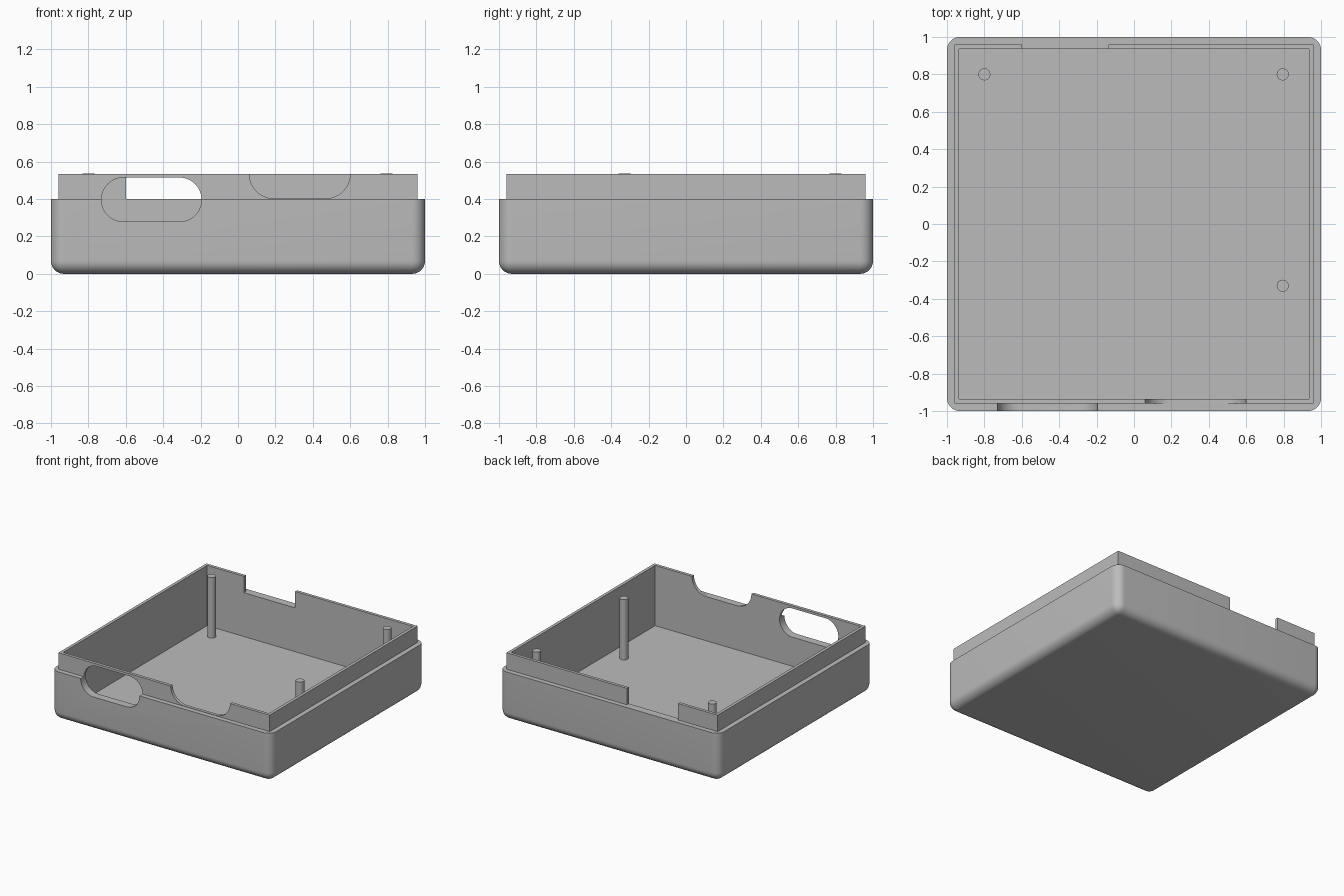
import bpy
import bmesh
import math
from mathutils import Matrix, Vector

if "Cube" in bpy.data.objects:
    bpy.data.objects.remove(bpy.data.objects["Cube"])

RIM, TOP, FLOOR = 0.40, 0.535, 0.04
LIP, INNER, ROUND = 0.96, 0.935, 0.07

grey = bpy.data.materials.new("light_grey")
grey.use_nodes = True
grey.diffuse_color = (0.5, 0.5, 0.5, 1)
grey.node_tree.nodes["Principled BSDF"].inputs["Base Color"].default_value = grey.diffuse_color


def make_object(name, bm):
    bmesh.ops.recalc_face_normals(bm, faces=bm.faces)
    mesh = bpy.data.meshes.new(name)
    bm.to_mesh(mesh)
    bm.free()
    mesh.materials.append(grey)
    obj = bpy.data.objects.new(name, mesh)
    bpy.context.collection.objects.link(obj)
    return obj


def box_mesh(low, high):
    low, high = Vector(low), Vector(high)
    bm = bmesh.new()
    size = Matrix.Diagonal((high - low).to_4d())
    bmesh.ops.create_cube(bm, size=1, matrix=Matrix.Translation((low + high) / 2) @ size)
    return bm


def box(name, low, high):
    return make_object(name, box_mesh(low, high))


def slot(name, x0, x1, z, radius, y0, y1, steps=24):
    """Pill-shaped profile extruded along y."""
    bm = bmesh.new()
    verts = []
    for cx, start in ((x1 - radius, -math.pi / 2), (x0 + radius, math.pi / 2)):
        for i in range(steps + 1):
            a = start + math.pi * i / steps
            verts.append(bm.verts.new((cx + radius * math.cos(a), y0, z + radius * math.sin(a))))
    face = bm.faces.new(verts)
    extruded = bmesh.ops.extrude_face_region(bm, geom=[face])["geom"]
    bmesh.ops.translate(bm, vec=(0, y1 - y0, 0),
                        verts=[g for g in extruded if isinstance(g, bmesh.types.BMVert)])
    return make_object(name, bm)


def combine(target, tool, operation):
    """Apply a boolean and discard its tool object."""
    mod = target.modifiers.new(operation, 'BOOLEAN')
    mod.object, mod.operation, mod.solver = tool, operation, 'EXACT'
    bpy.context.view_layer.objects.active = target
    bpy.ops.object.modifier_apply(modifier=mod.name)
    bpy.data.objects.remove(tool)


def shade(obj):
    bpy.ops.object.select_all(action='DESELECT')
    obj.select_set(True)
    bpy.context.view_layer.objects.active = obj
    bpy.ops.object.shade_smooth_by_angle(angle=math.radians(30))


# Outer tray: rounded sides and bottom, sharp top rim
bm = box_mesh((-1, -1, 0), (1, 1, RIM))
edges = [e for e in bm.edges if min(v.co.z for v in e.verts) < RIM / 2]
bmesh.ops.bevel(bm, geom=edges, offset=ROUND, segments=10, profile=0.5, affect='EDGES')
case = make_object("case_shell", bm)

# Raised lip and hollow interior
combine(case, box("lip_block", (-LIP, -LIP, RIM / 2), (LIP, LIP, TOP)), 'UNION')
combine(case, box("cavity", (-INNER, -INNER, FLOOR), (INNER, INNER, 1)), 'DIFFERENCE')

# Port openings: through slot and scallop in front, square notch behind
combine(case, slot("front_slot", -0.73, -0.195, 0.397, 0.118, -1.1, -0.9), 'DIFFERENCE')
combine(case, slot("front_scallop", 0.06, 0.6, 0.535, 0.132, -0.99, -0.9), 'DIFFERENCE')
combine(case, box("back_notch", (-0.6, 0.9, RIM), (-0.135, 0.99, 1)), 'DIFFERENCE')
shade(case)

# Support posts standing on the floor
for name, x, y in (("back_right_post", -0.8, 0.8), ("back_left_post", 0.795, 0.8),
                   ("front_left_post", 0.795, -0.33)):
    bm = bmesh.new()
    height = TOP - FLOOR + 0.01
    bmesh.ops.create_cone(bm, cap_ends=True, segments=32, radius1=0.032, radius2=0.032, depth=height,
                          matrix=Matrix.Translation((x, y, TOP + 0.002 - height / 2)))
    shade(make_object(name, bm))
